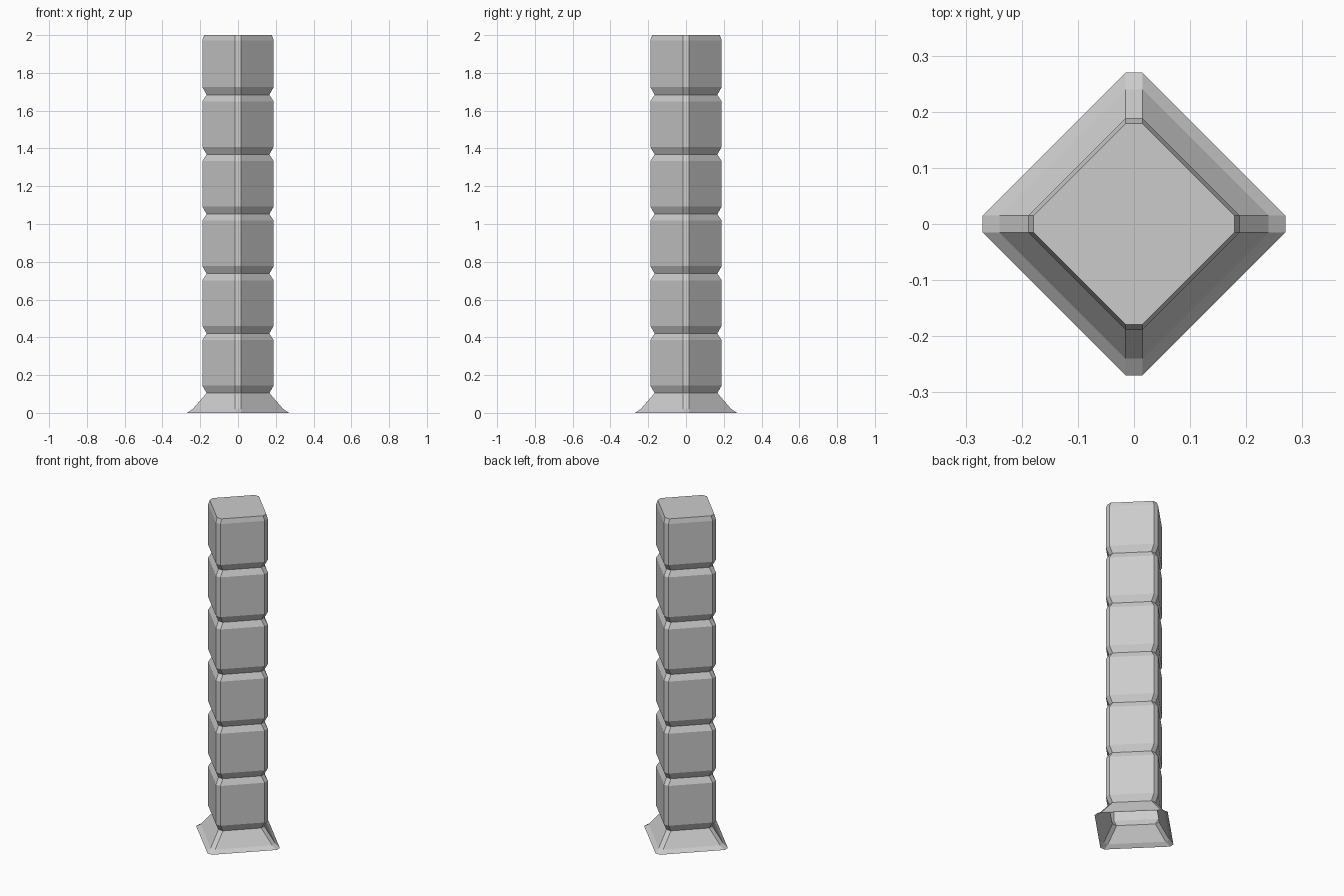
import bpy, bmesh

if "Cube" in bpy.data.objects:
    bpy.data.objects.remove(bpy.data.objects["Cube"])

CORNER = 0.015  # half width of the flat cut on each corner


def ring(bm, r, z):
    c = CORNER
    pts = [(r, -c), (r, c), (c, r), (-c, r), (-r, c), (-r, -c), (-c, -r), (c, -r)]
    return [bm.verts.new((x, y, z)) for x, y in pts]


def loft(name, profile, cap_top=False):
    """Stack diamond rings (radius, height) into a faceted shell."""
    bm = bmesh.new()
    rings = [ring(bm, r, z) for r, z in profile]
    for a, b in zip(rings, rings[1:]):
        for i in range(8):
            j = (i + 1) % 8
            bm.faces.new((a[i], a[j], b[j], b[i]))
    if cap_top:
        bm.faces.new(rings[-1])
    mesh = bpy.data.meshes.new(name)
    bm.to_mesh(mesh)
    bm.free()
    obj = bpy.data.objects.new(name, mesh)
    bpy.context.collection.objects.link(obj)
    return obj


# Flared foot, open underneath
Z0, WAIST, BODY = 0.105, 0.166, 0.189
loft("flared_base", [(0.27, 0.0), (0.24, 0.02), (WAIST, Z0)])

# Hollow shaft of six bevelled blocks with narrow waists between them
COUNT = 6
step = (2.0 - Z0) / COUNT
profile = [(WAIST, Z0)]
for i in range(COUNT):
    low, high = Z0 + i * step, Z0 + (i + 1) * step
    last = i == COUNT - 1
    profile += [(BODY, low + 0.04),
                (BODY, high - (0.028 if last else 0.035)),
                (0.179 if last else WAIST, high)]
loft("block_column", profile, cap_top=True)
